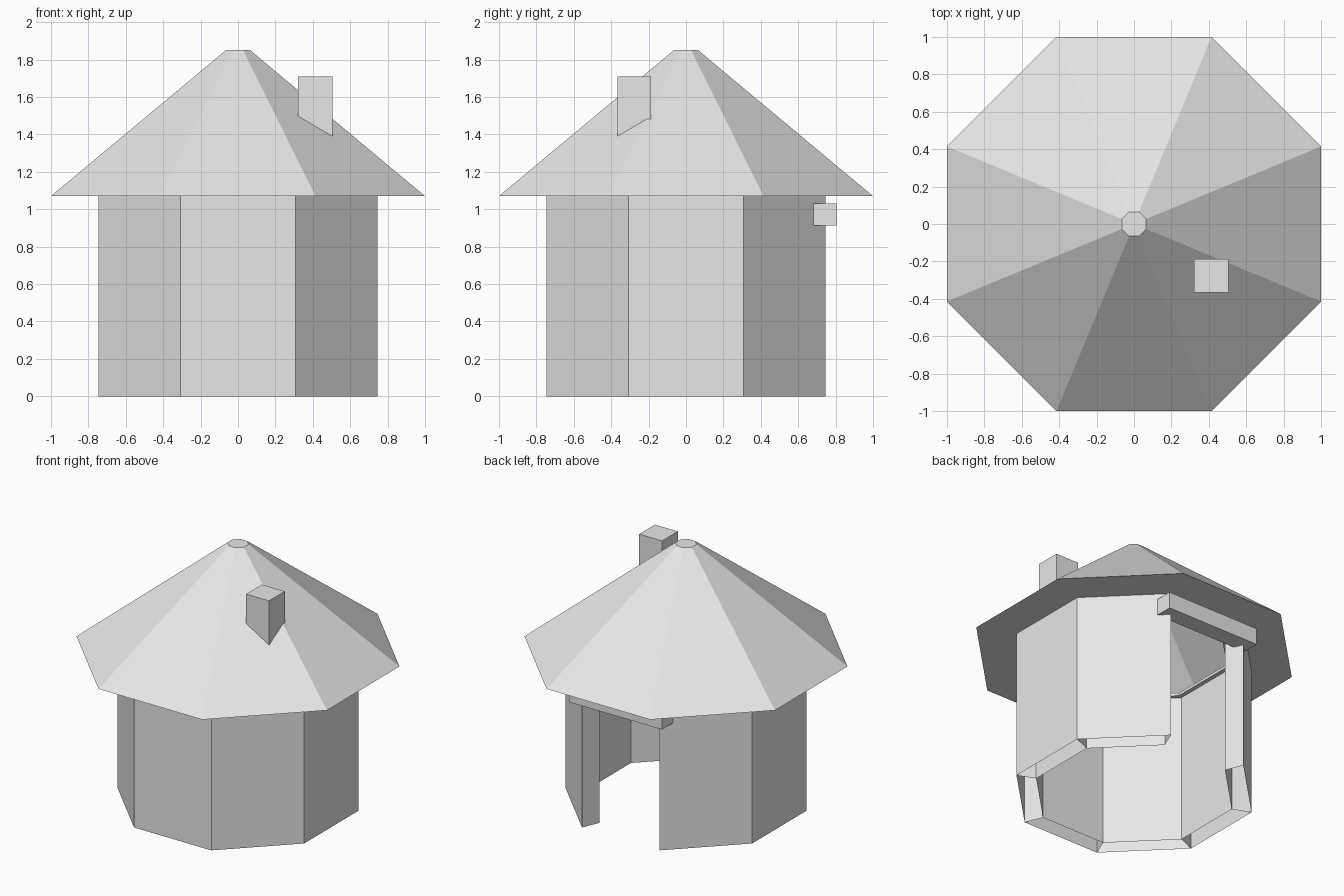
import bpy, bmesh
from math import cos, sin, pi

cube = bpy.data.objects.get("Cube")
if cube:
    bpy.data.objects.remove(cube, do_unlink=True)

grey = bpy.data.materials.new("pale_grey")
grey.use_nodes = True
grey.diffuse_color = (0.8, 0.8, 0.8, 1)
grey.node_tree.nodes["Principled BSDF"].inputs["Base Color"].default_value = (0.8, 0.8, 0.8, 1)

EAVE = 1.07
WALL_OUT, WALL_IN = 0.745, 0.62


def corner(apothem, i, z):
    """Corner i of an octagon with flat sides facing the axes."""
    a = pi / 8 + i * pi / 4
    r = apothem / cos(pi / 8)
    return (r * cos(a), r * sin(a), z)


def finish(name, bm):
    mesh = bpy.data.meshes.new(name)
    bm.to_mesh(mesh)
    bm.free()
    mesh.materials.append(grey)
    ob = bpy.data.objects.new(name, mesh)
    bpy.context.collection.objects.link(ob)
    return ob


def box(name, lo, hi):
    bm = bmesh.new()
    bmesh.ops.create_cube(bm, size=1)
    for v in bm.verts:
        v.co = [lo[k] if v.co[k] < 0 else hi[k] for k in range(3)]
    finish(name, bm)


# Hollow roof: cap, slopes, flat soffit and a small lip around its opening
bm = bmesh.new()
profile = [(0.065, 1.85), (1.0, EAVE), (0.59, EAVE), (0.59, EAVE + 0.02)]
rings = [[bm.verts.new(corner(r, i, z)) for i in range(8)] for r, z in profile]
bm.faces.new(rings[0])
for upper, lower in zip(rings, rings[1:]):
    for i in range(8):
        j = (i + 1) % 8
        bm.faces.new((upper[i], lower[i], lower[j], upper[j]))
finish("roof", bm)

# Hollow mitred wall panels, open underneath; the back side is the doorway
DOOR_SIDE = 1
for side in range(8):
    if side == DOOR_SIDE:
        continue
    bm = bmesh.new()
    plan = [(WALL_OUT, side), (WALL_OUT, side + 1), (WALL_IN, side + 1), (WALL_IN, side)]
    low = [bm.verts.new(corner(r, i, 0)) for r, i in plan]
    top = [bm.verts.new(corner(r, i, EAVE)) for r, i in plan]
    for k in range(4):
        n = (k + 1) % 4
        bm.faces.new((low[k], low[n], top[n], top[k]))
    finish(f"wall_panel_{side + 1}", bm)

# Beam over the doorway and chimney through the roof
box("door_lintel", (-0.372, 0.68, 0.912), (0.372, 0.805, 1.03))
box("chimney", (0.322, -0.367, 1.36), (0.505, -0.187, 1.71))
